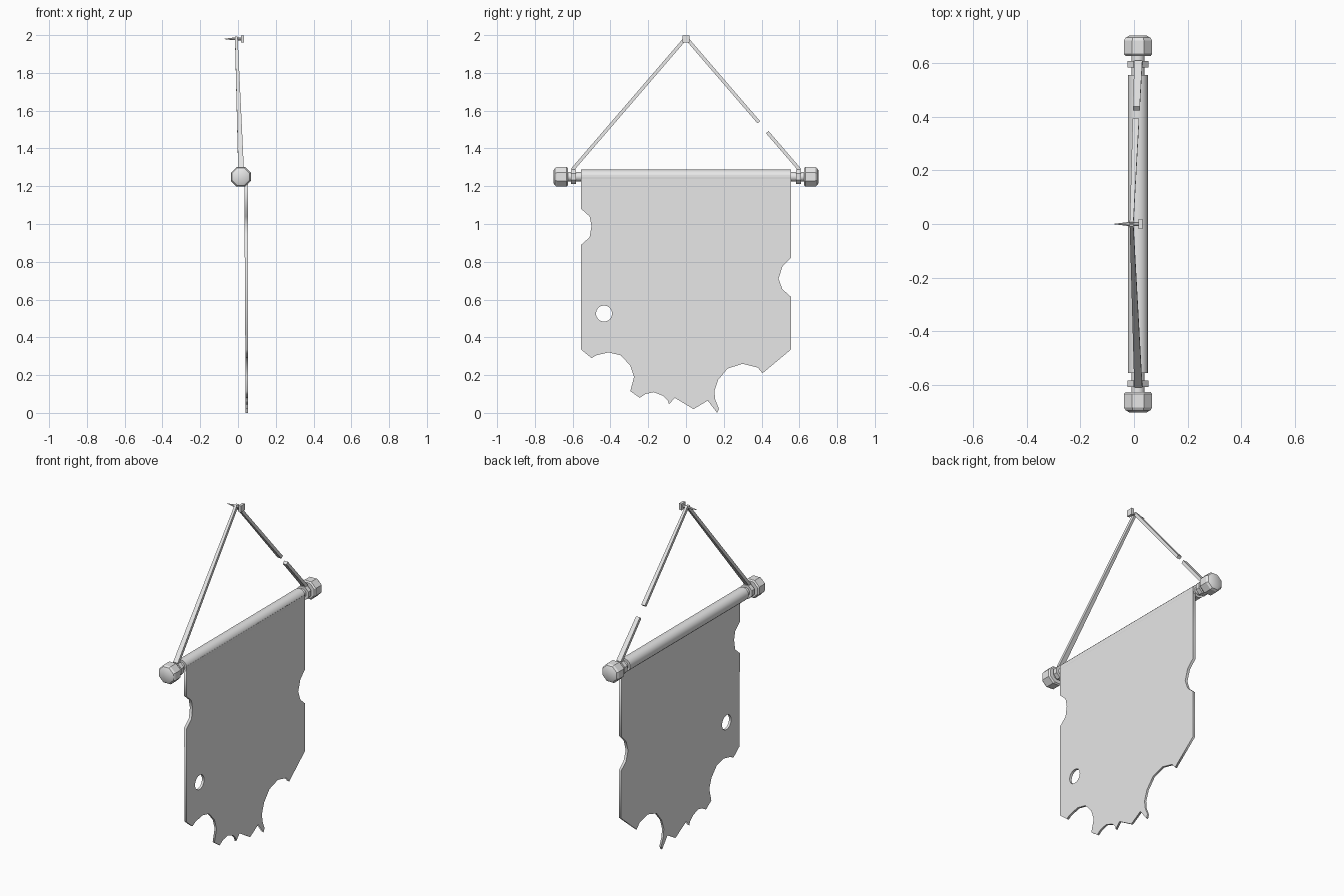
import bpy, bmesh, math
from mathutils import Matrix, Vector

cube = bpy.data.objects.get("Cube")
if cube:
    bpy.data.objects.remove(cube, do_unlink=True)

grey = bpy.data.materials.new("plain grey")
grey.use_nodes = True
colour = (0.8, 0.8, 0.8, 1)
grey.diffuse_color = colour
grey.node_tree.nodes["Principled BSDF"].inputs["Base Color"].default_value = colour

ROD_X, ROD_Z = 0.015, 1.25
NAIL_Z = 1.98


def add_object(name, mesh, smooth_angle=None):
    mesh.materials.clear()
    mesh.materials.append(grey)
    obj = bpy.data.objects.new(name, mesh)
    bpy.context.collection.objects.link(obj)
    if smooth_angle:
        bpy.ops.object.select_all(action="DESELECT")
        obj.select_set(True)
        bpy.context.view_layer.objects.active = obj
        bpy.ops.object.shade_smooth_by_angle(angle=math.radians(smooth_angle))
    return obj


def finish(name, bm, smooth_angle=None):
    bmesh.ops.recalc_face_normals(bm, faces=bm.faces)
    mesh = bpy.data.meshes.new(name)
    bm.to_mesh(mesh)
    bm.free()
    return add_object(name, mesh, smooth_angle)


def loft(bm, rings):
    """Bridge rings of points and cap both ends."""
    loops = [[bm.verts.new(p) for p in ring] for ring in rings]
    n = len(loops[0])
    for a, b in zip(loops, loops[1:]):
        for i in range(n):
            j = (i + 1) % n
            bm.faces.new((a[i], a[j], b[j], b[i]))
    bm.faces.new(loops[0])
    bm.faces.new(loops[-1])


def turned(name, profile, sides, smooth_angle=None):
    """Turn a (radius, y) profile around the rod's axis."""
    bm = bmesh.new()
    angles = [math.tau * (i + 0.5) / sides for i in range(sides)]
    loft(bm, [[(ROD_X + r * math.cos(a), y, ROD_Z + r * math.sin(a))
               for a in angles] for r, y in profile])
    return finish(name, bm, smooth_angle)


# Rod with a thinner neck at each end
turned("rod", [(0.025, -0.64), (0.025, -0.555), (0.038, -0.555),
               (0.038, 0.555), (0.025, 0.555), (0.025, 0.64)], 16, 40)

# End knobs and the strap loops around the necks
for side, s in (("left", 1), ("right", -1)):
    end = "back" if s > 0 else "front"
    turned(end + "_knob", [(0.05, s * 0.625), (0.057, s * 0.633), (0.057, s * 0.683),
                           (0.05, s * 0.694), (0.034, s * 0.702)], 8, 30)
    turned(end + "_strap_loop", [(0.042, s * 0.582), (0.042, s * 0.608)], 8)


# Straps rising from the rod to the nail, one of them snapped
def strap(name, s, start, stop):
    low, high = Vector((0.016, s * 0.602, 1.287)), Vector((-0.009, 0, 1.986))
    across = Vector((1, 0, 0))
    thick = (high - low).cross(across).normalized() * 0.009
    rings = []
    for t in (start, stop):
        centre = low.lerp(high, t)
        half = across * (0.015 - 0.008 * t)
        rings.append([centre + half + thick, centre - half + thick,
                      centre - half - thick, centre + half - thick])
    bm = bmesh.new()
    loft(bm, rings)
    finish(name, bm)


strap("front_strap", -1, 0, 1)
strap("back_strap_lower", 1, 0, 0.285)
strap("back_strap_upper", 1, 0.36, 1)

# Nail with a square head and a pointed shank
bm = bmesh.new()
bmesh.ops.create_cube(bm, size=1, matrix=Matrix.Translation((0.024, 0, NAIL_Z))
                      @ Matrix.Diagonal((0.016, 0.038, 0.038, 1)))
finish("nail_head", bm)
bm = bmesh.new()
loft(bm, [[(x, r * math.cos(k * math.tau / 8), NAIL_Z + r * math.sin(k * math.tau / 8))
           for k in range(8)] for x, r in ((0.018, 0.008), (-0.025, 0.007), (-0.072, 0.001))])
finish("nail_shank", bm, 40)

# Torn cloth outline as (y, z), going down one edge and up the other
outline = [
    (-.555, 1.26), (-.555, 1.08), (-.51, 1.04), (-.5, .99), (-.51, .93), (-.555, .89),
    (-.555, .335), (-.5, .29), (-.475, .305), (-.41, .32), (-.345, .305), (-.295, .25),
    (-.275, .19), (-.295, .115), (-.245, .08), (-.215, .1), (-.17, .11), (-.12, .09),
    (-.095, .065), (-.09, .045), (-.06, .08), (.04, .02), (.115, .065), (.165, 0),
    (.175, .02), (.155, .07), (.15, .115), (.17, .175), (.22, .235), (.3, .26),
    (.38, .24), (.405, .21), (.555, .335), (.555, .615), (.51, .655), (.49, .71),
    (.51, .775), (.555, .82), (.555, 1.26)]
hole = [(-.434 + .043 * math.cos(k * math.tau / 16), .526 + .043 * math.sin(k * math.tau / 16))
        for k in range(16)]

curve = bpy.data.curves.new("cloth_outline", "CURVE")
curve.dimensions = "2D"
curve.fill_mode = "BOTH"
curve.extrude = 0.006
for points in (outline, hole):
    spline = curve.splines.new("POLY")
    spline.points.add(len(points) - 1)
    for point, (y, z) in zip(spline.points, points):
        point.co = (y, z, 0, 1)
    spline.use_cyclic_u = True

# Turn the filled outline upright, thickening it towards the rod
helper = bpy.data.objects.new("cloth_outline", curve)
bpy.context.collection.objects.link(helper)
graph = bpy.context.evaluated_depsgraph_get()
cloth = bpy.data.meshes.new_from_object(helper.evaluated_get(graph))
cloth.name = "cloth"
bpy.data.objects.remove(helper, do_unlink=True)
for v in cloth.vertices:
    y, z, depth = v.co
    x = 0.052 if depth > 0 else 0.041 - 0.008 * z / ROD_Z
    v.co = (x, y, z)
bm = bmesh.new()
bm.from_mesh(cloth)
bmesh.ops.remove_doubles(bm, verts=bm.verts, dist=0.0002)
finish("cloth", bm)
